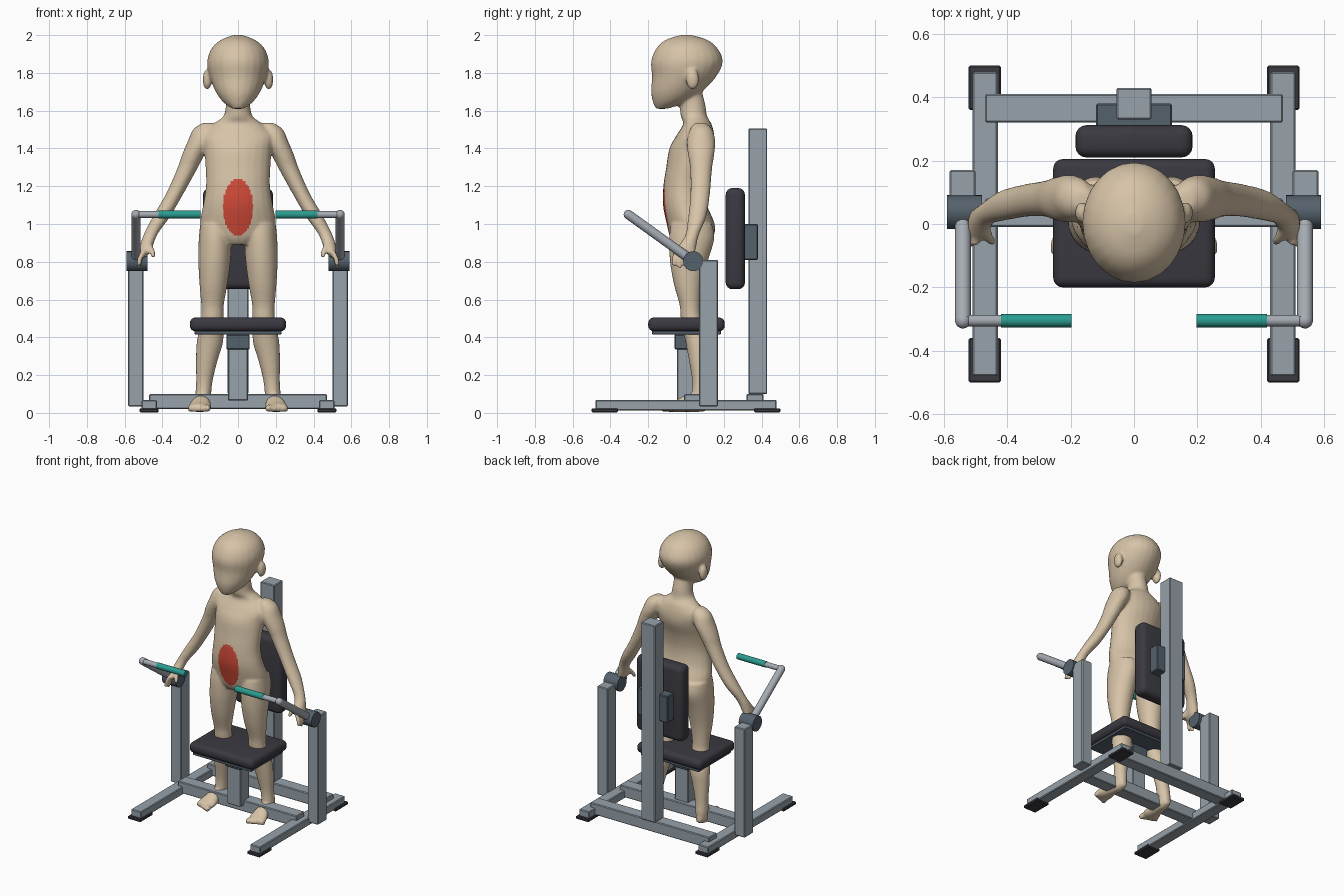
import bpy
import bmesh
import math
from mathutils import Vector, Matrix

if "Cube" in bpy.data.objects:
    bpy.data.objects.remove(bpy.data.objects["Cube"], do_unlink=True)


def material(name, colour):
    mat = bpy.data.materials.new(name)
    mat.use_nodes = True
    mat.diffuse_color = (*colour, 1)
    mat.node_tree.nodes["Principled BSDF"].inputs["Base Color"].default_value = (*colour, 1)
    return mat


SKIN = material("skin", (.68, .55, .39))
RED = material("red_patch", (.65, .07, .04))
STEEL = material("grey_steel", (.31, .36, .40))
LIGHT = material("light_steel", (.38, .41, .45))
SLATE = material("slate_metal", (.09, .12, .15))
BLACK = material("dark_vinyl", (.043, .041, .052))
TEAL = material("teal_grip", (.023, .33, .28))
SIDES = (("left", 1), ("right", -1))


def add_object(name, bm, *mats):
    mesh = bpy.data.meshes.new(name)
    bmesh.ops.recalc_face_normals(bm, faces=bm.faces)
    bm.to_mesh(mesh)
    bm.free()
    obj = bpy.data.objects.new(name, mesh)
    bpy.context.collection.objects.link(obj)
    for mat in mats:
        mesh.materials.append(mat)
    return obj


def shade(obj, degrees=35):
    bpy.ops.object.select_all(action="DESELECT")
    obj.select_set(True)
    bpy.context.view_layer.objects.active = obj
    bpy.ops.object.shade_smooth_by_angle(angle=math.radians(degrees))


def box(name, x, y, z, mat, bevel=.005, segments=1):
    """Bevelled box from its (low, high) extents on each axis."""
    low, high = (Vector(corner) for corner in zip(x, y, z))
    bm = bmesh.new()
    bmesh.ops.create_cube(bm, size=1)
    bmesh.ops.scale(bm, vec=high - low, verts=bm.verts)
    bmesh.ops.translate(bm, vec=(low + high) / 2, verts=bm.verts)
    bmesh.ops.bevel(bm, geom=bm.edges[:], offset=bevel, segments=segments,
                    profile=.5, affect="EDGES")
    obj = add_object(name, bm, mat)
    if segments > 1:
        shade(obj, 50)
    return obj


def rod(name, start, end, radius, mat):
    """Round bar between two points."""
    start, end = Vector(start), Vector(end)
    axis = end - start
    turn = axis.to_track_quat("Z", "Y").to_matrix().to_4x4()
    bm = bmesh.new()
    bmesh.ops.create_cone(bm, cap_ends=True, segments=24, radius1=radius, radius2=radius,
                          depth=axis.length, matrix=Matrix.Translation((start + end) / 2) @ turn)
    shade(add_object(name, bm, mat))


def ball(bm, centre, radii):
    matrix = Matrix.Translation(centre) @ Matrix.Diagonal((*radii, 1))
    bmesh.ops.create_uvsphere(bm, u_segments=20, v_segments=12, radius=1, matrix=matrix)


def spline(rows, steps=4):
    """Catmull-Rom interpolation between the cross-sections."""
    rows = [Vector(row) for row in rows]
    padded = [rows[0], *rows, rows[-1]]
    for a, b, c, d in zip(padded, padded[1:], padded[2:], padded[3:]):
        for t in (step / steps for step in range(steps)):
            yield b + (c - a) * (t / 2) + (a * 2 - b * 5 + c * 4 - d) * (t * t / 2) \
                + (b * 3 - a - c * 3 + d) * (t ** 3 / 2)
    yield rows[-1]


def loft(bm, rows, side=1, along_y=False, sides=24):
    """Tube through rows of (x, y, z, radius, radius)."""
    previous = None
    for x, y, z, r, s in spline(rows):
        ring = []
        for i in range(sides):
            angle = math.tau * i / sides
            u, v = r * math.cos(angle), s * math.sin(angle)
            point = (x + u, y, z + v) if along_y else (x + u, y + v, z)
            ring.append(bm.verts.new((point[0] * side, point[1], point[2])))
        if previous:
            for i in range(sides):
                j = (i + 1) % sides
                bm.faces.new((previous[i], previous[j], ring[j], ring[i]))
        else:
            bm.faces.new(ring)
        previous = ring
    bm.faces.new(previous)


# Figure cross-sections
head = [(0, -.13, 1.61, .03, .03), (0, -.085, 1.645, .078, .09), (0, -.05, 1.7, .118, .135),
        (0, -.01, 1.78, .15, .17), (0, .005, 1.86, .163, .19), (0, .005, 1.93, .14, .162),
        (0, .003, 1.975, .09, .11), (0, 0, 2, .025, .03)]
torso = [(0, .02, .89, .09, .08), (0, .03, .93, .16, .115), (0, .025, 1, .2, .127),
         (0, -.005, 1.1, .185, .117), (0, -.01, 1.2, .17, .11), (0, .005, 1.3, .172, .11),
         (0, .03, 1.4, .18, .118), (0, .05, 1.47, .19, .1), (0, .06, 1.53, .13, .075),
         (0, .042, 1.57, .078, .07), (0, .035, 1.63, .064, .068), (0, .02, 1.72, .06, .06)]
arm = [(.16, .075, 1.535, .03, .03), (.18, .08, 1.5, .058, .06), (.2, .08, 1.44, .065, .075),
       (.235, .08, 1.37, .06, .07), (.27, .08, 1.29, .053, .058), (.335, .075, 1.16, .046, .052),
       (.405, .06, 1.04, .046, .048), (.46, .035, .95, .037, .036), (.48, .015, .9, .035, .043),
       (.495, -.005, .85, .03, .054), (.505, -.01, .825, .016, .045)]
leg = [(.115, .03, 1, .085, .11), (.12, .03, .92, .088, .12), (.125, .015, .8, .085, .1),
       (.13, .012, .68, .074, .076), (.135, .022, .57, .06, .056), (.136, .028, .5, .06, .056),
       (.148, .058, .38, .07, .062), (.165, .068, .28, .058, .053), (.178, .077, .17, .044, .045),
       (.185, .08, .08, .041, .05), (.185, .08, .025, .03, .04)]
foot = [(.185, .13, .045, .02, .025), (.187, .08, .05, .04, .045), (.195, 0, .05, .048, .045),
        (.202, -.06, .033, .062, .029), (.205, -.1, .026, .055, .02)]

# One skin fused from all body parts
bm = bmesh.new()
loft(bm, head)
loft(bm, torso)
for _, side in SIDES:
    loft(bm, arm, side)
    loft(bm, leg, side)
    loft(bm, foot, side, along_y=True)
    ball(bm, (side * .163, .035, 1.765), (.024, .035, .055))
    # Fingers and thumb
    for finger in range(4):
        y = -.055 + finger * .03
        tip = .765 + .012 * abs(finger - 1)
        loft(bm, [(.497, y, .86, .015, .014), (.518, y - .005, .82, .015, .013),
                  (.525, y - .01, tip, .011, .01)], side)
    loft(bm, [(.475, -.01, .9, .016, .018), (.455, -.045, .86, .015, .015),
              (.447, -.06, .82, .011, .011)], side)
    # Toes
    for toe in range(5):
        size = .021 - toe * .002
        ball(bm, (side * (.16 + toe * .024), -.112 + toe * .008, size + .004),
             (size * .8, size * 1.2, size))
figure = add_object("figure", bm, SKIN, RED)
remesh = figure.modifiers.new("fuse", "REMESH")
remesh.mode = "VOXEL"
remesh.voxel_size = .009
soften = figure.modifiers.new("soften", "SMOOTH")
soften.factor = .5
soften.iterations = 6
graph = bpy.context.evaluated_depsgraph_get()
fused = bpy.data.meshes.new_from_object(figure.evaluated_get(graph))
figure.modifiers.clear()
figure.data = fused
fused.materials.clear()
for mat in (SKIN, RED):
    fused.materials.append(mat)

# Oval patch on the belly
for face in fused.polygons:
    x, y, z = face.center
    inside = (x / .08) ** 2 + ((z - 1.09) / .15) ** 2 < 1
    face.material_index = int(inside and face.normal.y < 0 and y < 0)
shade(figure, 80)

# Base frame
for label, y in (("front", (-.01, .08)), ("rear", (.32, .41))):
    box(label + "_cross_bar", (-.47, .47), y, (.02, .1), STEEL)

# Seat and its column
box("seat_cushion", (-.255, .255), (-.2, .205), (.432, .505), BLACK, .03, 4)
box("seat_plate", (-.23, .23), (-.18, .185), (.415, .435), SLATE, .003)
box("seat_bracket", (-.062, .062), (-.06, .065), (.335, .416), SLATE)
box("seat_column", (-.053, .053), (-.048, .052), (.065, .34), STEEL)

# Backrest
box("back_post", (-.055, .055), (.33, .43), (.1, 1.505), STEEL)
box("back_pad", (-.185, .185), (.21, .312), (.655, 1.19), BLACK, .035, 4)
box("back_bracket", (-.12, .12), (.305, .38), (.81, 1), SLATE)

# Mirrored side parts
for label, side in SIDES:
    def span(inner, outer):
        return sorted((side * inner, side * outer))

    box(label + "_base_rail", span(.43, .51), (-.48, .48), (.012, .068), STEEL)
    for end, y in (("front", (-.5, -.36)), ("rear", (.36, .5))):
        box(label + "_" + end + "_foot_pad", span(.42, .522), y, (.003, .024), BLACK)
    box(label + "_post", span(.5, .583), (.07, .17), (.035, .81), STEEL)
    pivot = Vector((side * .54, .038, .803))
    corner = Vector((side * .54, -.305, 1.05))
    rod(label + "_pivot", (side * .48, *pivot.yz), (side * .59, *pivot.yz), .053, SLATE)
    rod(label + "_lever", pivot, corner, .025, LIGHT)
    rod(label + "_handle_bar", corner, (side * .41, *corner.yz), .018, LIGHT)
    rod(label + "_grip", (side * .42, *corner.yz), (side * .198, *corner.yz), .021, TEAL)
    bm = bmesh.new()
    ball(bm, corner, (.025, .025, .025))
    shade(add_object(label + "_lever_joint", bm, LIGHT))
